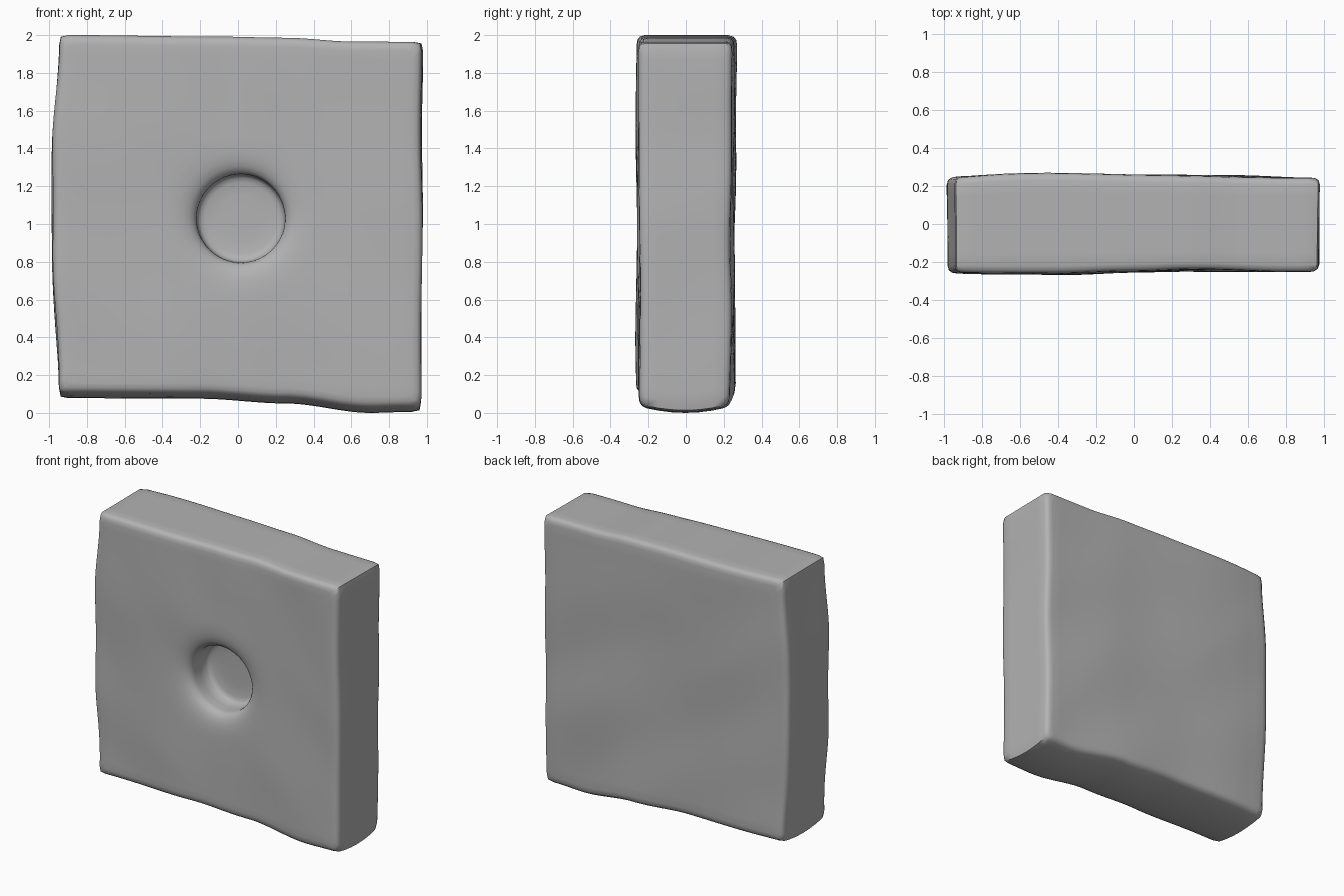
import bpy, bmesh
from math import sin, cos, pi
from mathutils import Vector, noise

if "Cube" in bpy.data.objects:
    bpy.data.objects.remove(bpy.data.objects["Cube"])

N = 240                      # points around each ring
HOLE = (0.015, 1.03, 0.235)  # recess centre x, z and radius


def curve(pts, t):
    # smooth interpolation through a few (position, value) points
    if t <= pts[0][0]:
        return pts[0][1]
    for (a, va), (b, vb) in zip(pts, pts[1:]):
        if t <= b:
            k = (t - a) / (b - a)
            k = k * k * (3 - 2 * k)
            return va + (vb - va) * k
    return pts[-1][1]


# uneven outline of the stone, read as x over z and z over x
LEFT = [(0.1, -0.95), (0.9, -0.983), (1.4, -0.983), (1.95, -0.945)]
RIGHT = [(0.05, 0.972), (0.5, 0.968), (1.02, 0.978), (1.5, 0.97), (1.95, 0.976)]
TOP = [(-0.9, 2.0), (-0.1, 1.992), (0.25, 1.986), (0.6, 1.966), (0.95, 1.964)]
BOTTOM = [(-0.9, 0.078), (-0.2, 0.075), (0.25, 0.05), (0.7, 0.0), (0.9, 0.005)]
FRONT = [(-0.95, -0.258), (-0.4, -0.262), (0.0, -0.25), (0.3, -0.243), (0.9, -0.247)]
BACK = [(-0.95, 0.252), (-0.7, 0.26), (-0.2, 0.256), (0.3, 0.256), (0.95, 0.238)]


def warp(u, v, w):
    # turn an ideal square slab (-1..1 on every axis) into worn stone
    x, z = u * 0.97, 1.02 + w * 0.96
    k = max(0.0, abs(u) - 0.3) / 0.7
    j = max(0.0, abs(w) - 0.3) / 0.7
    ex = curve(RIGHT, z) - 0.97 if u > 0 else curve(LEFT, z) + 0.97
    if w > 0:
        ez = curve(TOP, x) - 1.98
    else:
        ez = curve(BOTTOM, x) - 0.06 + 0.035 * v * v
    y = v * (-curve(FRONT, x) if v < 0 else curve(BACK, x))
    n = noise.noise(Vector((x * 1.7 + z * 1.4, v * 0.6, z * 1.2 - x * 0.5)))
    return Vector((x + ex * k + 0.008 * n * k, y + 0.013 * n, z + ez * j))


def round_ring(bm, r, v):
    verts = []
    for i in range(N):
        a = 2 * pi * i / N
        x, z = HOLE[0] + r * cos(a), HOLE[1] + r * sin(a)
        verts.append(bm.verts.new(warp(x / 0.97, v, (z - 1.02) / 0.96)))
    return verts


def square_ring(bm, h, v, blend=1.0):
    # blend 0 is a circle around the recess, 1 the slab outline
    verts = []
    for i in range(N):
        a = 2 * pi * i / N
        c, s = cos(a), sin(a)
        r = h / (abs(c) ** 80 + abs(s) ** 80) ** (1 / 80)
        x0, z0 = (HOLE[0] + 0.4 * c) / 0.97, (HOLE[1] + 0.4 * s - 1.02) / 0.96
        verts.append(bm.verts.new(warp(x0 + (r * c - x0) * blend, v,
                                       z0 + (r * s - z0) * blend)))
    return verts


bm = bmesh.new()
rings = []
# recess floor, wall and soft rim
for r, v in [(0.06, -0.15), (0.12, -0.15), (0.19, -0.16), (0.215, -0.19), (0.229, -0.25),
             (0.233, -0.5), (0.234, -0.72), (0.238, -0.8), (0.25, -0.87),
             (0.275, -0.93), (0.31, -0.97), (0.35, -0.99)]:
    rings.append(round_ring(bm, r, v))
# front face
for i in range(13):
    rings.append(square_ring(bm, 0.95, -1, i / 12))
# rounded edges and sides
for h, v in [(0.977, -0.985), (0.993, -0.94), (1, -0.85), (1, -0.6), (1, -0.3), (1, 0),
             (1, 0.3), (1, 0.6), (1, 0.85), (0.993, 0.94), (0.977, 0.985)]:
    rings.append(square_ring(bm, h, v))
# back face
for i in range(13):
    rings.append(square_ring(bm, 0.95 - 0.07 * i, 1))

for a, b in zip(rings, rings[1:]):
    for i in range(N):
        j = (i + 1) % N
        bm.faces.new((a[i], a[j], b[j], b[i]))
bm.faces.new(rings[0])
bm.faces.new(rings[-1])
bmesh.ops.recalc_face_normals(bm, faces=bm.faces)

mesh = bpy.data.meshes.new("stone_slab")
bm.to_mesh(mesh)
bm.free()
slab = bpy.data.objects.new("stone_slab", mesh)
bpy.context.collection.objects.link(slab)
bpy.context.view_layer.objects.active = slab
slab.select_set(True)
bpy.ops.object.shade_smooth_by_angle(angle=pi / 3)
# rest the lowest point on the ground
low = min(v.co.z for v in mesh.vertices)
for v in mesh.vertices:
    v.co.z -= low

# dark grey stone
stone = bpy.data.materials.new("dark_stone")
stone.diffuse_color = (0.45, 0.45, 0.45, 1)
stone.use_nodes = True
stone.node_tree.nodes["Principled BSDF"].inputs["Base Color"].default_value = stone.diffuse_color
mesh.materials.append(stone)
